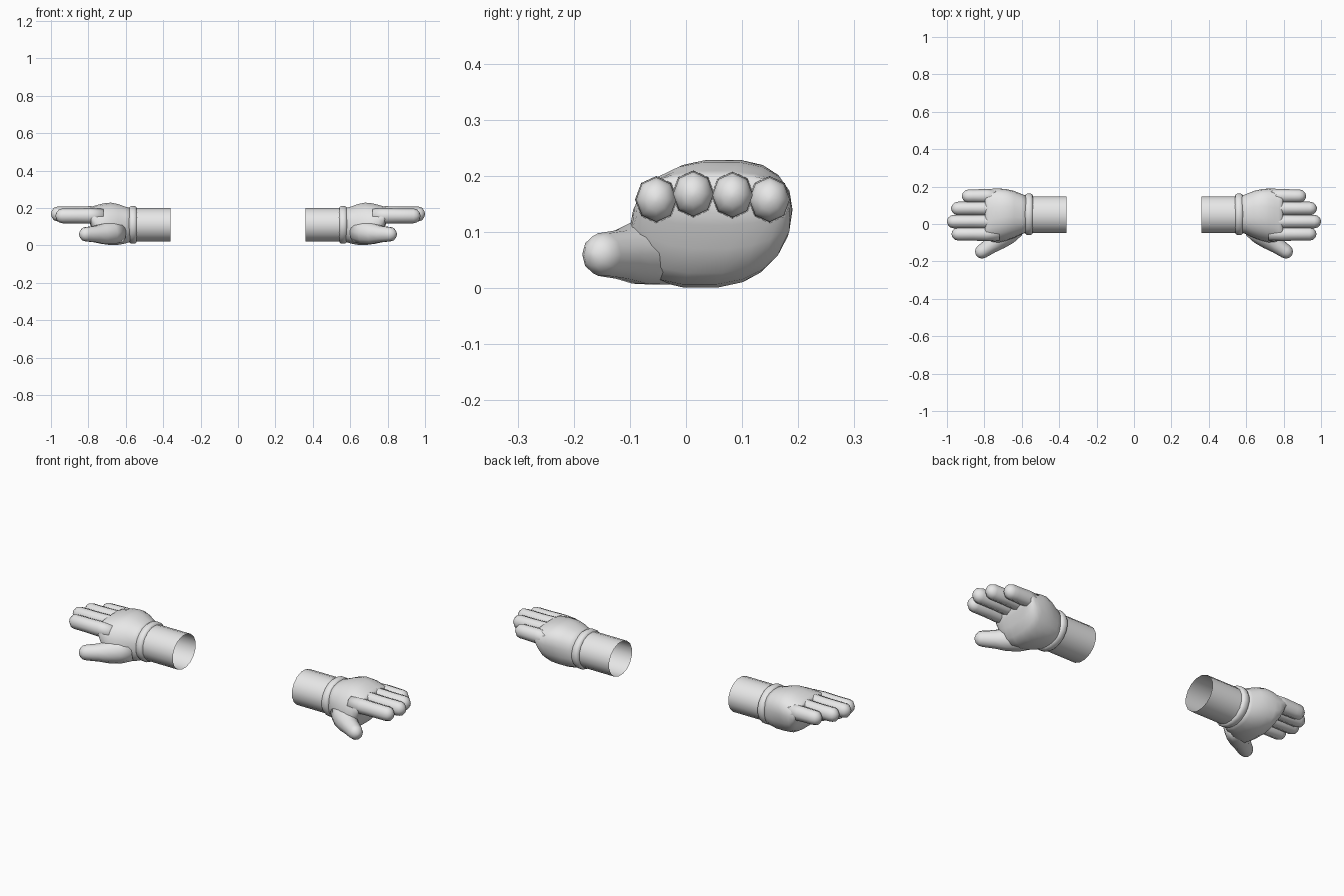
import bpy
import bmesh
import math
from mathutils import Vector

cube = bpy.data.objects.get("Cube")
if cube:
    bpy.data.objects.remove(cube, do_unlink=True)

GREY = (0.8, 0.8, 0.8, 1)
grey = bpy.data.materials.new("plain grey")
grey.use_nodes = True
grey.diffuse_color = GREY
grey.node_tree.nodes["Principled BSDF"].inputs["Base Color"].default_value = GREY


def loft(name, rings, side, caps=True):
    """Skin a list of rings; side is -1 or 1 and mirrors across x."""
    bm = bmesh.new()
    loops = [[bm.verts.new((p.x * side, p.y, p.z)) for p in ring] for ring in rings]
    n = len(loops[0])
    for a, b in zip(loops, loops[1:]):
        for i in range(n):
            j = (i + 1) % n
            quad = (a[i], a[j], b[j], b[i])
            bm.faces.new(quad if side > 0 else quad[::-1])
    if caps:
        bm.faces.new(loops[0])
        bm.faces.new(loops[-1])
        bmesh.ops.recalc_face_normals(bm, faces=bm.faces)
    mesh = bpy.data.meshes.new(name)
    bm.to_mesh(mesh)
    bm.free()
    mesh.materials.append(grey)
    mesh.shade_smooth()
    obj = bpy.data.objects.new(name, mesh)
    bpy.context.collection.objects.link(obj)
    return obj


def oval(x, y, z, ry, rz, sides, power=1.0, shear=0.0):
    """Cross-section facing along x; power below 1 squares it off."""
    ring = []
    for i in range(sides):
        a = math.tau * (i + 0.5) / sides
        c, s = math.cos(a), math.sin(a)
        dy = math.copysign(abs(c) ** power, c) * ry
        dz = math.copysign(abs(s) ** power, s) * rz
        ring.append(Vector((x, y + dy + shear * dz, z + dz)))
    return ring


def digit(name, path, side, sides=8, tall=1.0):
    """Tube through (x, y, z, radius) points, ending in a round tip."""
    pts = [Vector(p[:3]) for p in path]
    radii = [p[3] for p in path]
    end = (pts[-1] - pts[-2]).normalized()
    tip, r = pts[-1].copy(), radii[-1]
    for angle in (30, 58, 82):
        t = math.radians(angle)
        pts.append(tip + end * r * math.sin(t))
        radii.append(r * math.cos(t))
    rings = []
    for i, (p, rad) in enumerate(zip(pts, radii)):
        d = (pts[min(i + 1, len(pts) - 1)] - pts[max(i - 1, 0)]).normalized()
        across = Vector((0, 0, 1)).cross(d).normalized()
        up = d.cross(across)
        rings.append([p + across * rad * math.cos(a) + up * rad * tall * math.sin(a)
                      for a in (math.tau * k / sides for k in range(sides))])
    return loft(name, rings, side)


# Palm stations: x, y low, y high, z low, z high, sideways lean
PALM = [
    (0.57, -0.045, 0.150, 0.020, 0.200, 0.0),
    (0.60, -0.055, 0.160, 0.010, 0.207, 0.05),
    (0.64, -0.075, 0.175, 0.002, 0.222, 0.12),
    (0.68, -0.090, 0.183, 0.000, 0.230, 0.18),
    (0.72, -0.100, 0.187, 0.006, 0.226, 0.18),
    (0.75, -0.096, 0.188, 0.026, 0.218, 0.12),
    (0.775, -0.090, 0.187, 0.070, 0.210, 0.05),
    (0.79, -0.085, 0.183, 0.112, 0.204, 0.0),
    (0.797, -0.072, 0.172, 0.130, 0.195, 0.0),
]

# Fingers: name, y, z, tip x
FINGERS = [
    ("index_finger", -0.053, 0.158, 0.975),
    ("middle_finger", 0.013, 0.168, 1.0),
    ("ring_finger", 0.083, 0.166, 0.978),
    ("little_finger", 0.149, 0.158, 0.92),
]

# Rolled cuff: x, radius
CUFF = [(0.54, 0.096), (0.543, 0.107), (0.553, 0.113), (0.57, 0.113),
        (0.58, 0.107), (0.585, 0.094)]

for label, side in (("left", 1), ("right", -1)):
    # Open sleeve tube
    loft(label + "_sleeve",
         [oval(x, 0.05, 0.11, 0.1, 0.092, 16) for x in (0.36, 0.45, 0.555)],
         side, caps=False)

    # Rolled band at the wrist
    loft(label + "_cuff",
         [oval(x, 0.052, 0.11, r, r * 0.9, 20) for x, r in CUFF], side)

    # Palm and back of the hand
    loft(label + "_palm",
         [oval(x, (y0 + y1) / 2, (z0 + z1) / 2, (y1 - y0) / 2, (z1 - z0) / 2,
               20, 0.82, lean) for x, y0, y1, z0, z1, lean in PALM], side)

    # Four straight fingers
    for name, y, z, tip in FINGERS:
        r = 0.036
        digit(label + "_" + name,
              [(0.72, y, z, 0.034), (0.79, y, z, 0.038), (0.86, y, z, r),
               (tip - r, y, z, r)], side, tall=1.1)

    # Thumb, broad at its root
    digit(label + "_thumb",
          [(0.63, -0.015, 0.075, 0.055), (0.68, -0.05, 0.068, 0.062),
           (0.725, -0.085, 0.062, 0.054), (0.765, -0.115, 0.06, 0.043),
           (0.812, -0.147, 0.06, 0.038)], side, sides=10, tall=1.05)
